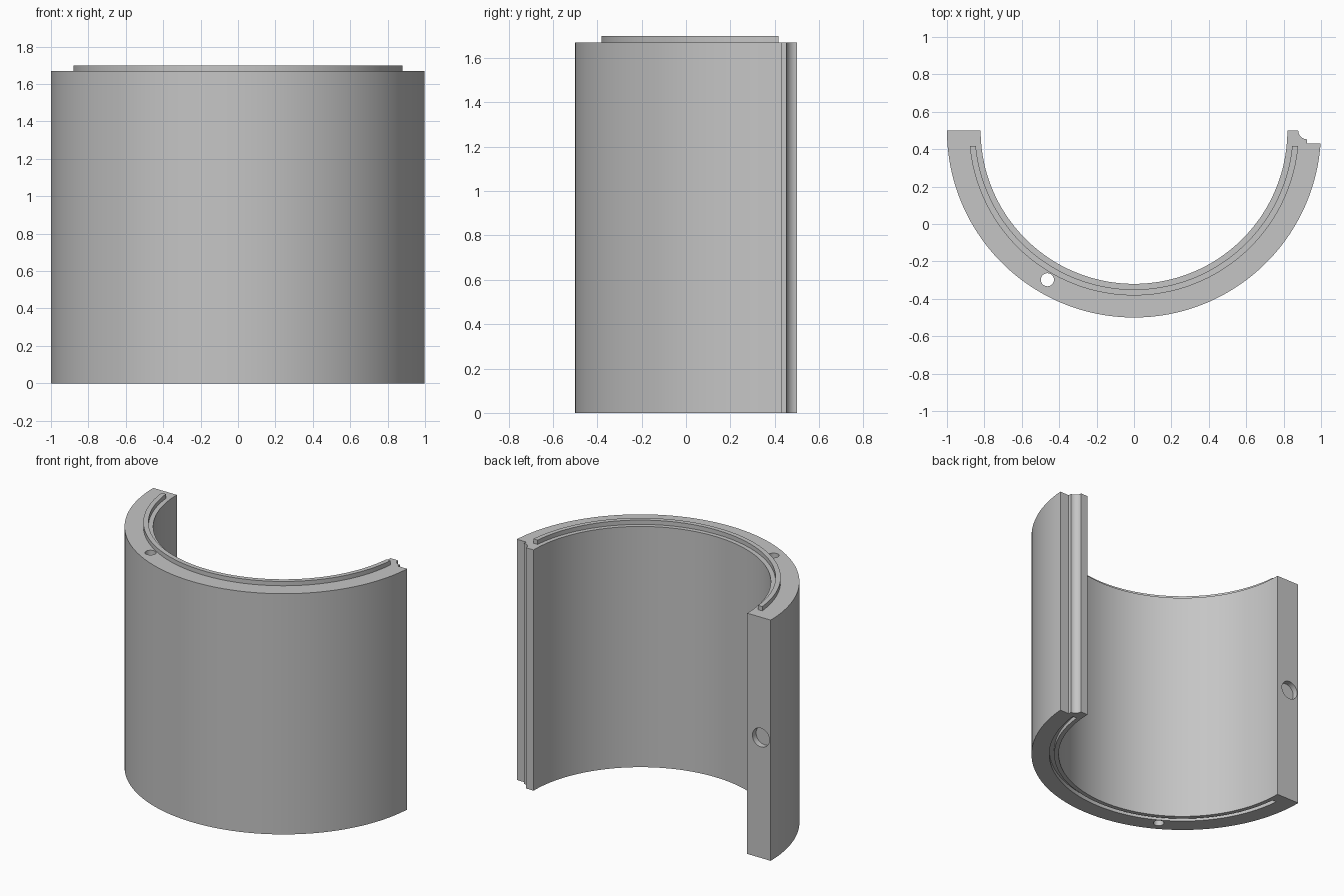
import bpy, bmesh
from math import sin, cos, pi, asin, radians

if "Cube" in bpy.data.objects:
    bpy.data.objects.remove(bpy.data.objects["Cube"], do_unlink=True)

R_OUT, R_IN = 1.0, 0.82         # shell radii
RIB_IN, RIB_OUT = 0.85, 0.882   # rib and groove radii
CY = 0.5                        # y of the cylinder axis
HEIGHT, RIB = 1.67, 0.03
RIB_END = 0.418                 # y where rib and groove stop
SEG = 96

grey = bpy.data.materials.new("plain grey")
grey.use_nodes = True
colour = (0.56, 0.56, 0.56, 1)
grey.diffuse_color = colour
grey.node_tree.nodes["Principled BSDF"].inputs["Base Color"].default_value = colour


def arc(r, a0, a1, n=SEG, cx=0.0):
    """Points of an arc around the cylinder axis, or around a shifted centre."""
    steps = [a0 + (a1 - a0) * i / n for i in range(n + 1)]
    return [(cx + r * cos(a), CY + r * sin(a)) for a in steps]


def prism(name, outline, z0, z1):
    """Extrude a closed outline from z0 to z1."""
    bm = bmesh.new()
    base = bm.faces.new([bm.verts.new((x, y, z0)) for x, y in outline])
    top = bmesh.ops.extrude_face_region(bm, geom=[base])["geom"]
    moved = [v for v in top if isinstance(v, bmesh.types.BMVert)]
    bmesh.ops.translate(bm, verts=moved, vec=(0, 0, z1 - z0))
    bmesh.ops.recalc_face_normals(bm, faces=bm.faces)
    mesh = bpy.data.meshes.new(name)
    bm.to_mesh(mesh)
    bm.free()
    mesh.materials.append(grey)
    obj = bpy.data.objects.new(name, mesh)
    bpy.context.collection.objects.link(obj)
    return obj


def cylinder(name, radius, depth, location, rotation=(0, 0, 0)):
    bpy.ops.mesh.primitive_cylinder_add(vertices=40, radius=radius, depth=depth,
                                        location=location, rotation=rotation)
    obj = bpy.context.object
    obj.name = name
    obj.data.materials.append(grey)
    return obj


def activate(obj):
    bpy.ops.object.select_all(action='DESELECT')
    obj.select_set(True)
    bpy.context.view_layer.objects.active = obj


def cut(obj, cutter):
    mod = obj.modifiers.new("cut", 'BOOLEAN')
    mod.operation, mod.solver, mod.object = 'DIFFERENCE', 'EXACT', cutter
    activate(obj)
    bpy.ops.object.modifier_apply(modifier=mod.name)
    bpy.data.objects.remove(cutter, do_unlink=True)


def rib_outline():
    """Curved strip whose ends are cut flat at RIB_END."""
    drop = CY - RIB_END
    a, b = asin(drop / RIB_OUT), asin(drop / RIB_IN)
    return arc(RIB_OUT, -pi + a, -a) + arc(RIB_IN, -b, -pi + b)


# Half shell, with a coved step along its left end
STEP, COVE_X, COVE_R = 0.07, 0.925, 0.047
cove = arc(COVE_R, -pi / 2, -pi, 12, COVE_X)
outline = (arc(R_OUT, -pi, -asin(STEP / R_OUT)) + [(COVE_X, CY - STEP)]
           + cove + arc(R_IN, 0, -pi))
shell = prism("half_shell", outline, 0, HEIGHT)

# Groove underneath, upright through hole, shallow socket in the right end
cut(shell, prism("groove_cutter", rib_outline(), -0.05, RIB))
cut(shell, cylinder("hole_cutter", 0.035, 4, (-0.463, -0.298, HEIGHT / 2)))
cut(shell, cylinder("socket_cutter", 0.065, 0.08, (-0.925, CY, HEIGHT / 2),
                    (pi / 2, 0, 0)))

# Raised rib on the top rim
rib = prism("top_rib", rib_outline(), HEIGHT, HEIGHT + RIB)

for obj in (shell, rib):
    activate(obj)
    bpy.ops.object.shade_smooth_by_angle(angle=radians(25))
